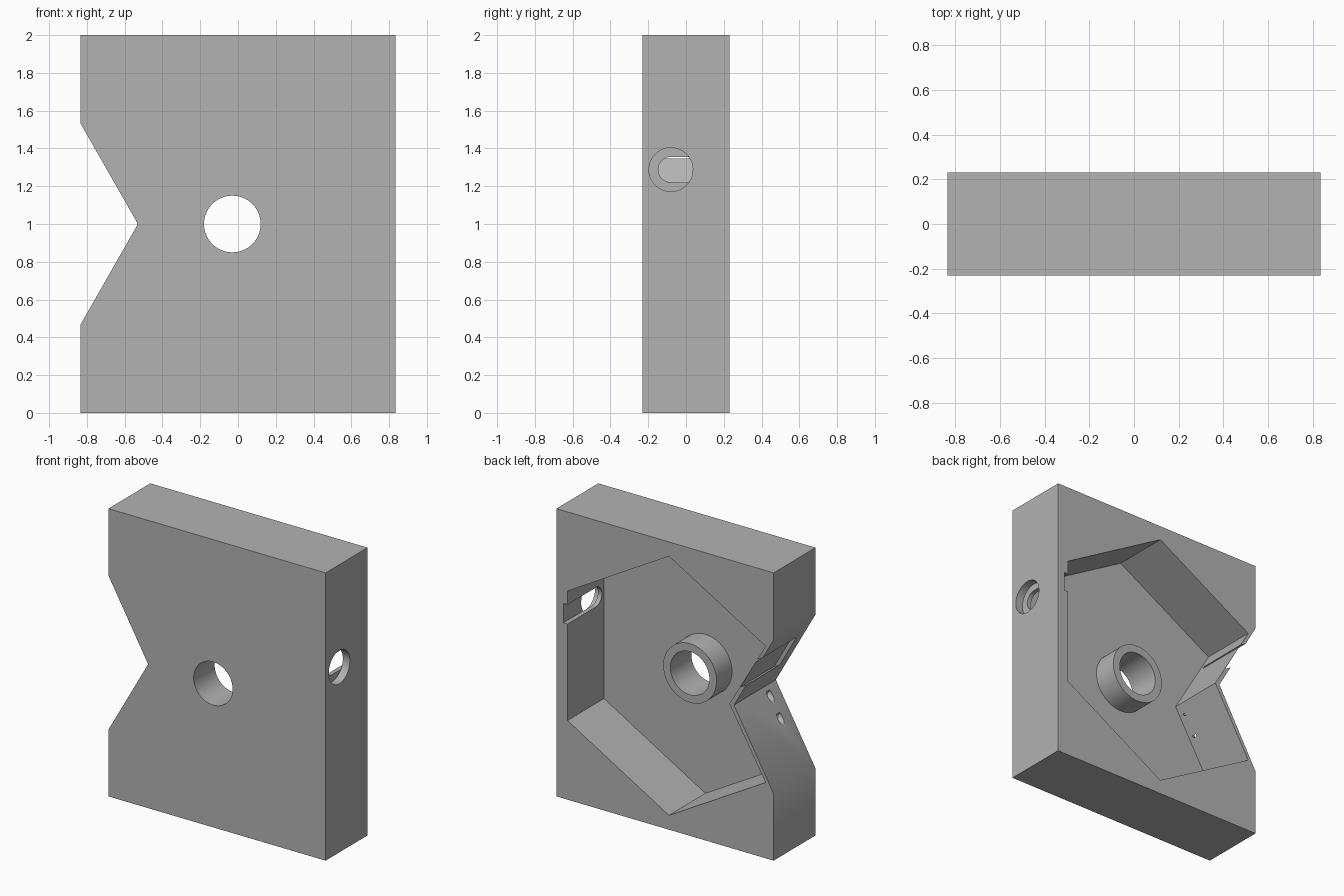
import bpy, bmesh, math
from mathutils import Matrix, Vector

if "Cube" in bpy.data.objects:
    bpy.data.objects.remove(bpy.data.objects["Cube"], do_unlink=True)

grey = bpy.data.materials.new("plain_grey")
grey.use_nodes = True
grey.diffuse_color = (0.45, 0.45, 0.45, 1)
grey.node_tree.nodes["Principled BSDF"].inputs["Base Color"].default_value = grey.diffuse_color


def finish(name, bm):
    bmesh.ops.recalc_face_normals(bm, faces=bm.faces)
    mesh = bpy.data.meshes.new(name)
    bm.to_mesh(mesh)
    bm.free()
    mesh.materials.append(grey)
    obj = bpy.data.objects.new(name, mesh)
    bpy.context.collection.objects.link(obj)
    return obj


def prism(name, outline, y0, y1):
    """Extrude an (x, z) outline along y."""
    bm = bmesh.new()
    face = bm.faces.new([bm.verts.new((x, y0, z)) for x, z in outline])
    new = bmesh.ops.extrude_face_region(bm, geom=[face])["geom"]
    bmesh.ops.translate(bm, vec=(0, y1 - y0, 0),
                        verts=[v for v in new if isinstance(v, bmesh.types.BMVert)])
    return finish(name, bm)


def rod(name, start, end, radius, sides=64):
    """Cylinder between two points."""
    start, end = Vector(start), Vector(end)
    axis = end - start
    turn = axis.to_track_quat('Z', 'Y').to_matrix().to_4x4()
    bm = bmesh.new()
    bmesh.ops.create_cone(bm, cap_ends=True, segments=sides, radius1=radius, radius2=radius,
                          depth=axis.length,
                          matrix=Matrix.Translation((start + end) / 2) @ turn)
    return finish(name, bm)


def combine(body, tool, operation='DIFFERENCE'):
    mod = body.modifiers.new(tool.name, 'BOOLEAN')
    mod.operation, mod.object, mod.solver = operation, tool, 'EXACT'
    bpy.context.view_layer.objects.active = body
    bpy.ops.object.modifier_apply(modifier=mod.name)
    bpy.data.objects.remove(tool, do_unlink=True)


W, D, H = 0.835, 0.23, 2.0
FLOOR = -0.17
CX, CZ = -0.03, 1.0
TIP = -0.53

# Block with a V notch in one side
body = prism("housing_block", [(-W, 0), (W, 0), (W, H), (-W, H), (-W, 1.535),
                               (TIP, CZ), (-W, 0.465)], -D, D)

# Hexagonal pocket that leaves a thin wall along the notch
pocket = prism("pocket", [(CX, 1.9), (0.75, 1.45), (0.75, 0.55), (CX, 0.1),
                          (-0.773, 0.526), (TIP + 0.035, CZ), (-0.773, 1.474)], FLOOR, 0.4)
combine(body, pocket)

# Round boss and its through bore
combine(body, rod("boss", (CX, -0.2, CZ), (CX, 0, CZ), 0.205), 'UNION')
combine(body, rod("bore", (CX, -0.4, CZ), (CX, 0.4, CZ), 0.15))

# Opening in the upper notch wall, cut square to the wall
along = Vector((TIP + W, 0, -0.535)).normalized() * -1
inward = Vector((-along.x * -along.z / -along.x, 0, -along.x)) if along.x else Vector()
tip = Vector((TIP, 0, CZ))
corners = [tip + along * s + inward * t
           for s, t in ((0.188, -0.05), (0.447, -0.05), (0.447, 0.07), (0.188, 0.07))]
combine(body, prism("wall_opening", [(c.x, c.z) for c in corners], -0.14, 0.4))

# Two small holes through the lower notch wall
down = Vector((along.x, 0, -along.z))
side = Vector((inward.x, 0, -inward.z))
for s in (0.069, 0.224):
    p = tip + down * s + Vector((0, -0.12, 0))
    combine(body, rod("pin_hole", p - side * 0.03, p + side * 0.06, 0.024, 32))

# Side port: counterbore outside, round-ended slot inside
PY, PZ, PR = -0.08, 1.288, 0.067
combine(body, rod("side_slot_end", (0.7, PY, PZ), (0.781, PY, PZ), PR))
combine(body, prism("side_slot", [(0.7, PZ - PR), (0.781, PZ - PR),
                                  (0.781, PZ + PR), (0.7, PZ + PR)], PY, 0.4))
combine(body, rod("side_port", (0.78, PY, PZ), (0.95, PY, PZ), 0.116))

# Crisp edges, smooth round surfaces
bpy.ops.object.select_all(action='DESELECT')
body.select_set(True)
bpy.context.view_layer.objects.active = body
bpy.ops.object.shade_smooth_by_angle(angle=math.radians(30))
